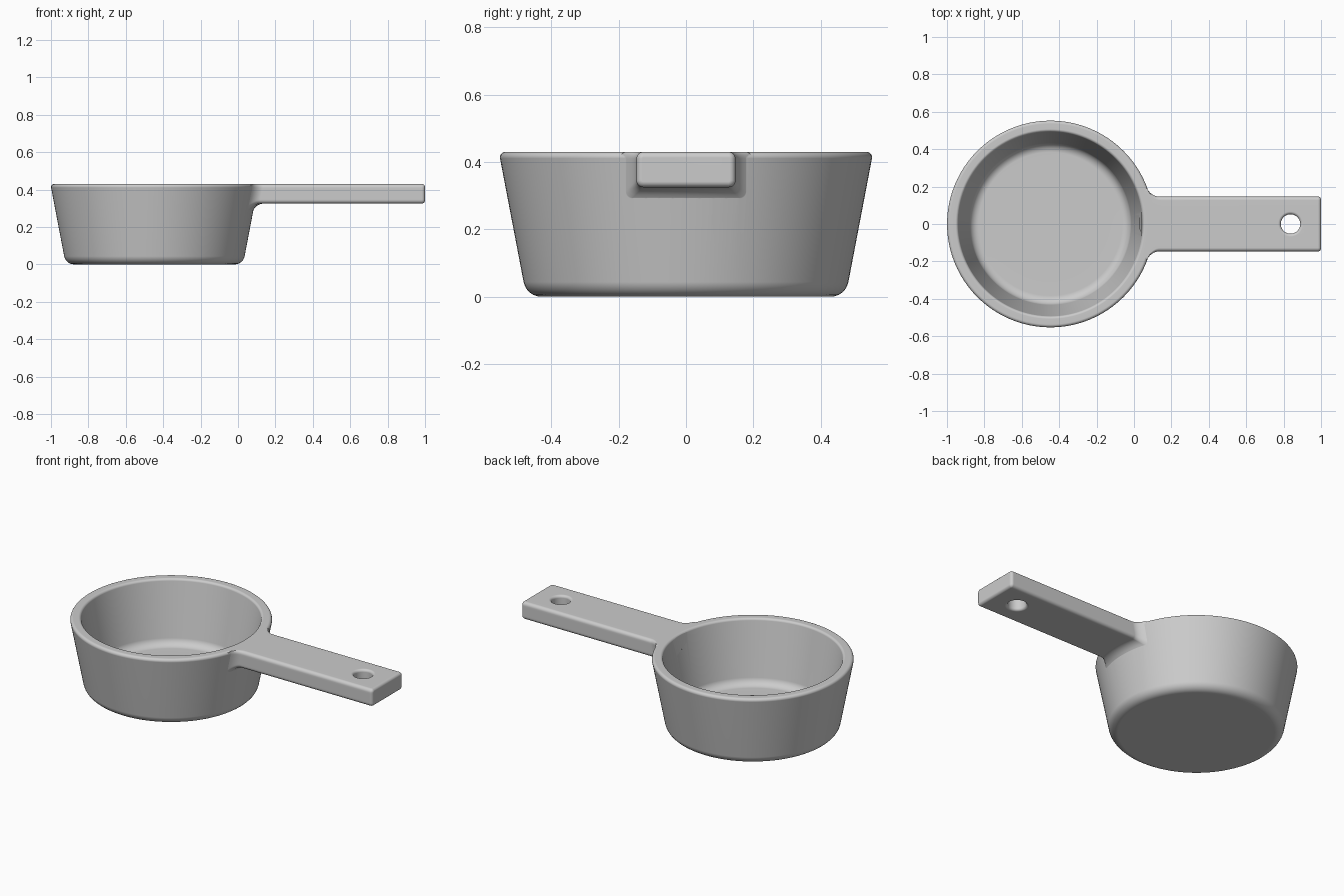
import bpy, bmesh
from math import sin, cos, pi, sqrt
from mathutils import Vector

if "Cube" in bpy.data.objects:
    bpy.data.objects.remove(bpy.data.objects["Cube"])

CX, TOP = -0.447, 0.43          # cup centre, rim height
HALF_W, UNDER = 0.147, 0.325    # handle half width, underside height


def corner_arc(a, p, b, r, n=6):
    """Points of a fillet of radius r at corner p between a and b."""
    a, p, b = Vector(a), Vector(p), Vector(b)
    u, v = (a - p).normalized(), (b - p).normalized()
    half = u.angle(v) / 2
    c = p + (u + v).normalized() * (r / sin(half))
    s = p + u * (r * cos(half) / sin(half)) - c
    e = p + v * (r * cos(half) / sin(half)) - c
    ang = s.angle(e)
    return [c + (s * sin(ang * (1 - i / n)) + e * sin(ang * i / n)) / sin(ang)
            for i in range(n + 1)]


def loft(name, rings):
    """Skin equal-length closed rings and cap both ends."""
    bm = bmesh.new()
    rows = [[bm.verts.new(p) for p in ring] for ring in rings]
    n = len(rows[0])
    for a, b in zip(rows, rows[1:]):
        for i in range(n):
            j = (i + 1) % n
            bm.faces.new((a[i], a[j], b[j], b[i]))
    bm.faces.new(rows[0])
    bm.faces.new(rows[-1])
    bmesh.ops.recalc_face_normals(bm, faces=bm.faces)
    me = bpy.data.meshes.new(name)
    bm.to_mesh(me)
    bm.free()
    ob = bpy.data.objects.new(name, me)
    bpy.context.collection.objects.link(ob)
    return ob


def lathe(name, profile, x, segs):
    return loft(name, [[(x + r * cos(2 * pi * i / segs), r * sin(2 * pi * i / segs), z)
                        for i in range(segs)] for r, z in profile])


def boolean(target, tool, op):
    m = target.modifiers.new(op, 'BOOLEAN')
    m.operation, m.solver, m.object = op, 'EXACT', tool
    bpy.context.view_layer.objects.active = target
    bpy.ops.object.modifier_apply(modifier=m.name)
    bpy.data.objects.remove(tool)


# Cup: tapered bowl with rounded base, rim and inner floor
pts = [(0.30, 0), (0.474, 0), (0.556, TOP), (0.495, TOP), (0.425, 0.06), (0.30, 0.06)]
profile = [pts[0]]
for i, r in zip(range(1, 5), (0.054, 0.016, 0.015, 0.05)):
    profile += corner_arc(pts[i - 1], pts[i], pts[i + 1], r)
profile.append(pts[-1])
cup = lathe("measuring_cup", profile, CX, 128)


# Handle: rounded rectangle sections, flaring into the cup wall
def section(flare=0.0, inset=0.0):
    w, lo, hi = HALF_W + flare - inset, UNDER - flare + inset, TOP - inset
    c = [(-w, lo), (w, lo), (w, hi), (-w, hi)]
    r = max(0.02 - inset, 0.003)
    arcs = [corner_arc(c[i - 1], c[i], c[(i + 1) % 4], r) for i in range(4)]
    ring = []
    for i, arc in enumerate(arcs):
        nxt = arcs[(i + 1) % 4][0]
        ring += arc + [arc[-1].lerp(nxt, k / 8) for k in range(1, 8)]
    return ring


def at_wall(d, flare):
    return [(CX + sqrt((0.474 + 0.19 * z) ** 2 - y * y) + d, y, z)
            for y, z in section(flare)]


R = 0.05
rings = [at_wall(-0.03, R)]
for i in range(9):
    t = pi / 2 * (1 - i / 8)
    rings.append(at_wall(R - R * sin(t) - 0.003, R - R * cos(t)))
E = 0.017
for i in range(6):
    t = pi / 2 * i / 5
    rings.append([(1 - E + E * sin(t), y, z) for y, z in section(inset=E * (1 - cos(t)))])
boolean(cup, loft("handle", rings), 'UNION')

# Hanging hole with softened edges
e = 0.015
hole = [(0.052 + e, UNDER - 0.05)]
for i in range(6):
    t = pi / 2 * i / 5
    hole.append((0.052 + e * (1 - sin(t)), UNDER + e * (1 - cos(t))))
hole += [(r, UNDER + TOP - z) for r, z in reversed(hole)]
boolean(cup, lathe("hole_cutter", hole, 0.837, 48), 'DIFFERENCE')

# Smooth shading
bpy.ops.object.select_all(action='DESELECT')
cup.select_set(True)
bpy.context.view_layer.objects.active = cup
bpy.ops.object.shade_smooth_by_angle(angle=pi / 6)
wn = cup.modifiers.new("weighted_normals", 'WEIGHTED_NORMAL')
wn.keep_sharp = True
